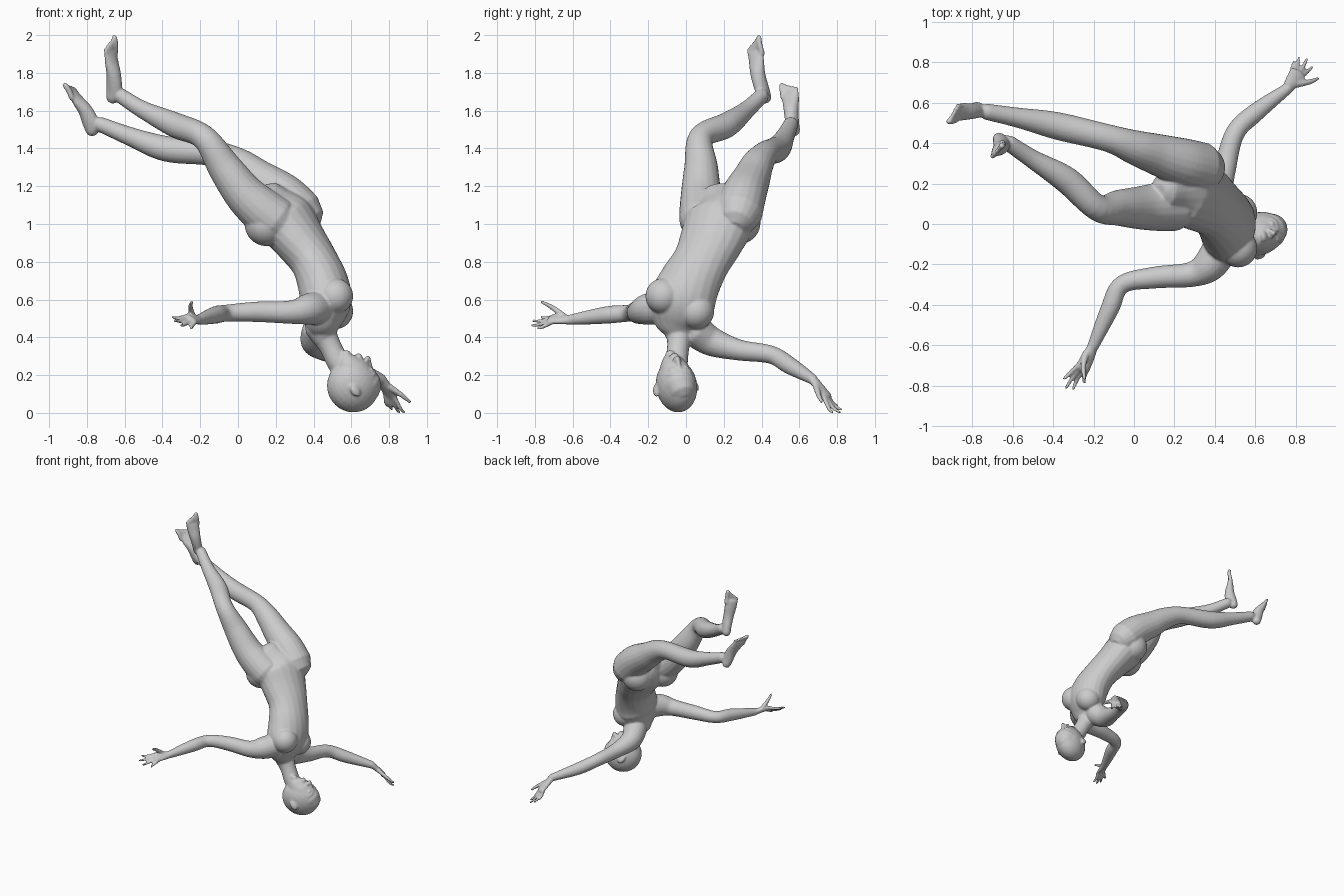
import bpy, bmesh, math
from mathutils import Vector as V, Matrix

if "Cube" in bpy.data.objects:
    bpy.data.objects.remove(bpy.data.objects["Cube"])

bm = bmesh.new()

def spline(p, i, t):
    # Catmull-Rom through rows of numbers
    a, b, c, d = (p[min(max(k, 0), len(p) - 1)] for k in (i - 1, i, i + 1, i + 2))
    return [0.5 * (2 * y + (z - x) * t + (2 * x - 5 * y + 4 * z - w) * t * t
            + (3 * y - x - 3 * z + w) * t ** 3) for x, y, z, w in zip(a, b, c, d)]

def loft(stations, lat=(0, 1, 0), lat2=None, steps=6, n=20):
    # stations: x, y, z, half width along lat, half depth
    rows = [list(s) if len(s) == 5 else list(s) + [s[3]] for s in stations]
    pts = [spline(rows, i, k / steps) for i in range(len(rows) - 1) for k in range(steps)] + [rows[-1]]
    lat, lat2 = V(lat), V(lat2 or lat)
    cs = [V(p[:3]) for p in pts]
    rings = []
    last = len(pts) - 1
    for i, p in enumerate(pts):
        t = (cs[min(i + 1, last)] - cs[max(i - 1, 0)]).normalized()
        l = lat.lerp(lat2, i / last)
        l = (l - t * l.dot(t)).normalized()
        d = t.cross(l)
        def ring(s, off):
            return [bm.verts.new(cs[i] + t * off + l * math.cos(2 * math.pi * k / n) * p[3] * s
                    + d * math.sin(2 * math.pi * k / n) * p[4] * s) for k in range(n)]
        r = min(p[3], p[4])
        caps = [(0.35, 0.9), (0.75, 0.62)]
        if i == 0:
            rings += [ring(s, -r * o) for s, o in caps]
        rings.append(ring(1, 0))
        if i == last:
            rings += [ring(s, r * o) for s, o in reversed(caps)]
    for a, b in zip(rings, rings[1:]):
        for k in range(n):
            bm.faces.new((a[k], a[(k + 1) % n], b[(k + 1) % n], b[k]))
    bm.faces.new(rings[0][::-1])
    bm.faces.new(rings[-1])

def blob(c, r, axes=None):
    m = Matrix(axes).transposed().to_4x4() if axes else Matrix.Identity(4)
    s = Matrix.Diagonal((*(r if isinstance(r, tuple) else (r, r, r)), 1))
    bmesh.ops.create_uvsphere(bm, u_segments=24, v_segments=16, radius=1,
                              matrix=Matrix.Translation(V(c)) @ m @ s)

# torso, from crotch to neck base
loft([(.18, .17, 1.13, .12, .10), (.245, .18, 1.04, .19, .15), (.33, .135, .92, .175, .135),
      (.405, .08, .81, .155, .125), (.45, .02, .70, .165, .135), (.465, -.02, .60, .175, .135),
      (.45, -.035, .49, .14, .10), (.45, -.035, .43, .08, .07)],
     (.4, .85, .15), (0, .9, -.42))
for c, r in (((.515, -.12, .63), .095), ((.515, .055, .55), .095),
             ((.15, .09, 1.01), .115), ((.25, .28, 1.02), .115)):
    blob(c, r)

# neck
loft([(.43, -.03, .47, .08), (.485, -.04, .37, .06), (.53, -.05, .28, .06), (.58, -.05, .2, .06)])

# legs
loft([(.20, .09, 1.03, .125), (.12, .085, 1.09, .12), (.03, .08, 1.175, .107), (-.07, .08, 1.31, .09),
      (-.18, .08, 1.47, .066), (-.33, .215, 1.535, .067), (-.50, .32, 1.615, .047),
      (-.62, .40, 1.69, .04)])
loft([(.33, .28, 1.07, .125), (.24, .305, 1.16, .12), (.11, .345, 1.25, .102), (0, .38, 1.33, .085),
      (-.13, .425, 1.385, .068), (-.38, .485, 1.41, .068), (-.57, .525, 1.475, .05),
      (-.73, .555, 1.54, .04)])

def foot(heel, toe, lateral, sole):
    # heel to ball, then five toes; lateral points to the little toe
    heel, toe, lat = V(heel), V(toe), V(lateral).normalized()
    f = (toe - heel).normalized()
    lat = (lat - f * lat.dot(f)).normalized()
    s = f.cross(lat)
    s = s if s.dot(V(sole)) > 0 else -s
    L = (toe - heel).length
    at = lambda a, w, d: heel + f * a * L + lat * w + s * d
    loft([(*at(a, w, d), hw, hd) for a, w, d, hw, hd in (
        (.06, 0, 0, .032, .036), (.2, 0, -.012, .035, .045), (.42, .004, -.012, .04, .038),
        (.62, .004, .002, .047, .027), (.76, .004, .01, .048, .018))], lat)
    for k in range(5):
        w, r = -.038 + .02 * k, .0155 if k == 0 else .011
        loft([(*at(.72, w, .01), r), (*at(.86 - .02 * k, w, .008), r),
              (*at(.97 - .035 * k, w, .014), r)], lat, n=10, steps=3)

foot((-.665, .425, 1.66), (-.665, .345, 2.0), (-.59, -.78, -.18), (-.8, .58, .13))
foot((-.765, .575, 1.49), (-.895, .535, 1.77), (.4, .85, 0), (-.88, .1, -.4))

# arms
loft([(.43, -.12, .57, .09), (.37, -.205, .56, .083), (.28, -.25, .545, .062), (.1, -.265, .547, .054),
      (-.06, -.30, .54, .045), (-.12, -.42, .53, .046), (-.205, -.61, .505, .028)])
loft([(.43, .05, .45, .09), (.41, .135, .39, .078), (.45, .28, .345, .056), (.50, .45, .32, .048),
      (.60, .55, .262, .046), (.76, .67, .19, .028)], (0, 0, 1))

def hand(wrist, knuckle, tips, thumb):
    w, k = V(wrist), V(knuckle)
    tips = [V(t) for t in tips]
    lat = (tips[0] - tips[3]).normalized()
    f = (k - w).normalized()
    loft([(*w, .028, .024), (*w.lerp(k, .5), .038, .02), (*k, .043, .016)], lat)
    curl = f.cross(lat).normalized() * .012
    for i, t in enumerate(tips):
        b = k + lat * (.033 - .022 * i)
        loft([(*b.lerp(w, .2), .012), (*(b.lerp(t, .5) + f * .01 + curl), .011), (*t, .008)],
             lat, n=10, steps=4)
    t = V(thumb)
    b = w.lerp(k, .3) + lat * .02
    loft([(*b, .018), (*(b.lerp(t, .55) + lat * .012), .014), (*t, .009)], f, n=10, steps=4)

hand((-.205, -.61, .505), (-.255, -.715, .51),
     [(-.345, -.765, .52), (-.335, -.81, .50), (-.30, -.815, .475), (-.245, -.785, .46)],
     (-.245, -.765, .60))
hand((.76, .67, .19), (.81, .745, .10),
     [(.88, .775, .015), (.855, .815, .015), (.815, .82, .03), (.79, .80, .05)],
     (.91, .72, .07))

# head, in its own axes: left, face, crown
C = V((.61, -.05, .155))
U = V((.68, .3, -.67)).normalized()
F = V((.66, .1, .74))
F = (F - U * F.dot(U)).normalized()
Lf = U.cross(F)
axes = (Lf, F, U)
H = lambda l, f, u: C + Lf * l + F * f + U * u
blob(C, (.106, .14, .143), axes)
# face and jaw
loft([(*H(0, fc, u), a, b) for u, fc, a, b in (
    (.05, .035, .09, .1), (-.04, .05, .084, .092), (-.09, .062, .07, .078),
    (-.13, .08, .046, .05), (-.145, .09, .028, .03))], Lf)
# nose and lips
loft([(*H(0, .128, .02), .010), (*H(0, .148, -.02), .012), (*H(0, .16, -.045), .015)], Lf, n=10)
for u in (-.078, -.094):
    blob(H(0, .135, u), (.027, .013, .009), axes)
for s in (-1, 1):
    # nostril, eye, brow, ear
    blob(H(s * .014, .145, -.046), .011)
    blob(H(s * .037, .122, .0), (.02, .015, .012), axes)
    loft([(*H(s * .015, .131, .02), .009), (*H(s * .045, .122, .026), .009),
          (*H(s * .068, .10, .016), .007)], U, n=10)
    blob(H(s * .106, -.02, -.01), (.012, .024, .036), axes)
    blob(H(s * .116, -.028, -.002), (.009, .02, .03), axes)

# fuse all the parts into one smooth skin
bmesh.ops.recalc_face_normals(bm, faces=bm.faces)
mesh = bpy.data.meshes.new("body_parts")
bm.to_mesh(mesh)
bm.free()
body = bpy.data.objects.new("body", mesh)
bpy.context.collection.objects.link(body)
rm = body.modifiers.new("fuse", 'REMESH')
rm.mode = 'VOXEL'
rm.voxel_size = .0065
rm.use_smooth_shade = True
sm = body.modifiers.new("soften", 'SMOOTH')
sm.factor = .5
sm.iterations = 7
dg = bpy.context.evaluated_depsgraph_get()
skin = bpy.data.meshes.new_from_object(body.evaluated_get(dg))
body.modifiers.clear()
body.data = skin
# rest on the ground
low = min(v.co.z for v in skin.vertices)
skin.transform(Matrix.Translation((0, 0, -low)))
skin.polygons.foreach_set("use_smooth", [True] * len(skin.polygons))
